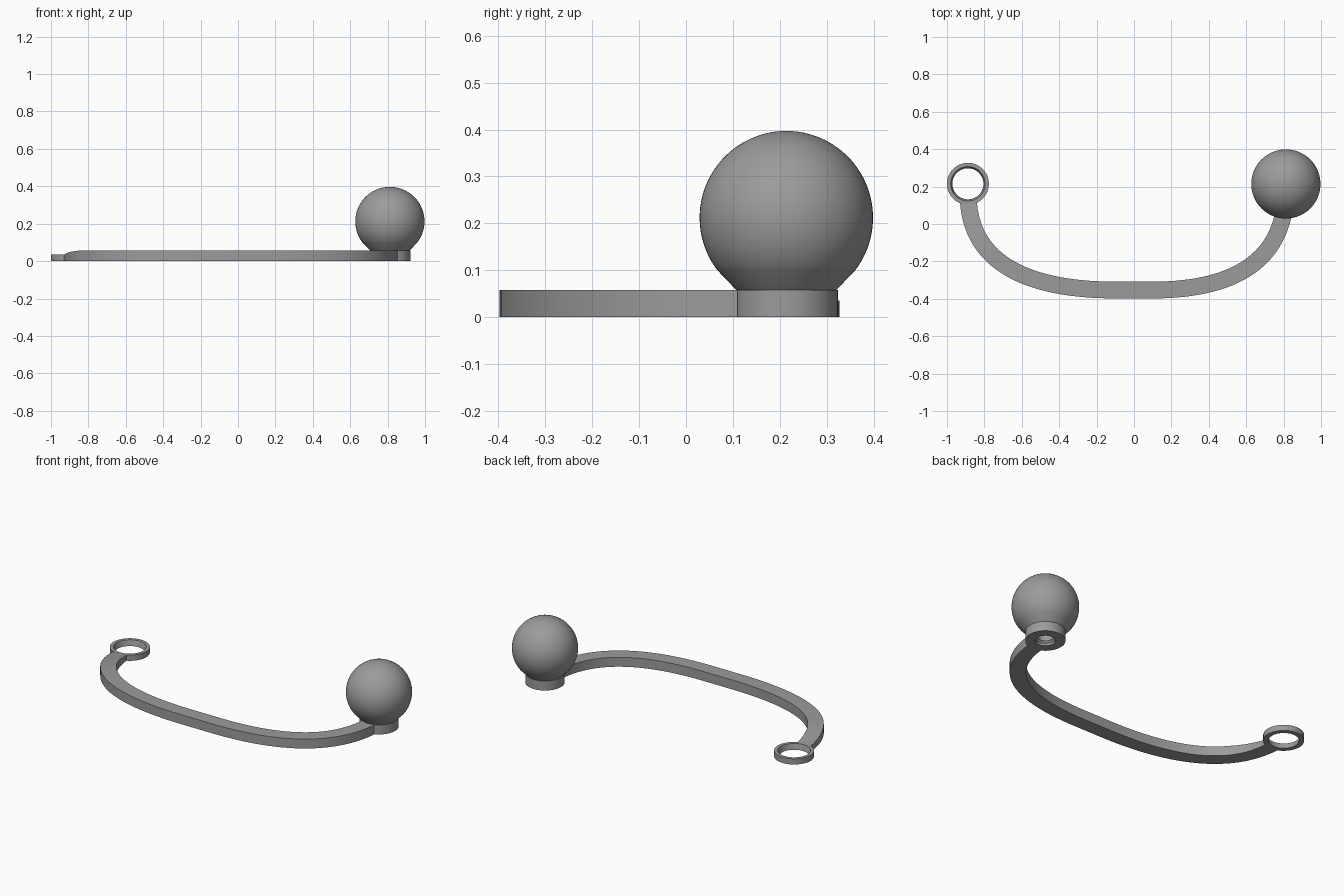
import bpy, bmesh, math
from mathutils import Vector

if "Cube" in bpy.data.objects:
    bpy.data.objects.remove(bpy.data.objects["Cube"])

grey = bpy.data.materials.new("mid grey")
grey.diffuse_color = (0.33, 0.33, 0.33, 1)
grey.use_nodes = True
grey.node_tree.nodes["Principled BSDF"].inputs["Base Color"].default_value = grey.diffuse_color


def finish(bm, name):
    bmesh.ops.recalc_face_normals(bm, faces=bm.faces)
    mesh = bpy.data.meshes.new(name)
    bm.to_mesh(mesh)
    bm.free()
    mesh.materials.append(grey)
    obj = bpy.data.objects.new(name, mesh)
    bpy.context.collection.objects.link(obj)
    bpy.ops.object.select_all(action='DESELECT')
    bpy.context.view_layer.objects.active = obj
    obj.select_set(True)
    bpy.ops.object.shade_smooth_by_angle(angle=math.radians(30))
    return obj


def lathe(name, profile, centre, closed=False, steps=64):
    """Spin an (r, z) profile around a vertical axis."""
    bm = bmesh.new()
    verts = [bm.verts.new((centre[0] + r, centre[1], z)) for r, z in profile]
    pairs = list(zip(verts, verts[1:]))
    if closed:
        pairs.append((verts[-1], verts[0]))
    edges = [bm.edges.new(p) for p in pairs]
    bmesh.ops.spin(bm, geom=verts + edges, cent=(*centre, 0), axis=(0, 0, 1),
                   angle=math.tau, steps=steps, use_duplicate=False)
    bmesh.ops.remove_doubles(bm, verts=bm.verts, dist=1e-5)
    return finish(bm, name)


def bezier(p, n):
    a, b, c, d = (Vector(q) for q in p)
    return [a*(1-t)**3 + b*3*t*(1-t)**2 + c*3*t*t*(1-t) + d*t**3
            for t in (i / n for i in range(n + 1))]


# Ball with flared neck, round foot and a blind bore underneath
R, CZ = 0.185, 0.212
start = math.asin((0.1 - CZ) / R)
ball = [(0, 0.13), (0.045, 0.13), (0.045, 0.025), (0.055, 0.015), (0.055, 0),
        (0.11, 0), (0.11, 0.058), (0.107, 0.058)]
for i in range(33):
    a = start + (math.pi / 2 - start) * i / 32
    ball.append((max(0, R * math.cos(a)), CZ + R * math.sin(a)))
lathe("ball_end", ball, (0.812, 0.214))

# Thin ring with a tapered seat
lathe("ring_end", [(0.083, 0), (0.112, 0), (0.112, 0.035), (0.092, 0.035)],
      (-0.888, 0.215), closed=True)

# Curved bar swept along two bends, thinning towards the ring
path = bezier([(-0.885, 0.115), (-0.86, -0.22), (-0.55, -0.353), (-0.1, -0.353)], 28)
path += bezier([(0.1, -0.353), (0.5, -0.353), (0.775, -0.22), (0.808, 0.115)], 28)
HALF, TOP, THIN = 0.045, 0.058, 0.034
bm = bmesh.new()
rows = []
for i, p in enumerate(path):
    t = (path[min(i + 1, len(path) - 1)] - path[max(i - 1, 0)]).normalized()
    side = Vector((-t.y, t.x)) * HALF
    top = TOP
    if p.x < 0:
        f = min(1, max(0, (p.y + 0.14) / 0.24))
        top = TOP - (TOP - THIN) * f ** 1.4
    rows.append([bm.verts.new((*(p + side * s), z))
                 for s, z in ((-1, 0), (1, 0), (1, top), (-1, top))])
for a, b in zip(rows, rows[1:]):
    for k in range(4):
        m = (k + 1) % 4
        bm.faces.new((a[k], a[m], b[m], b[k]))
bm.faces.new(rows[0])
bm.faces.new(rows[-1])
finish(bm, "curved_bar")
